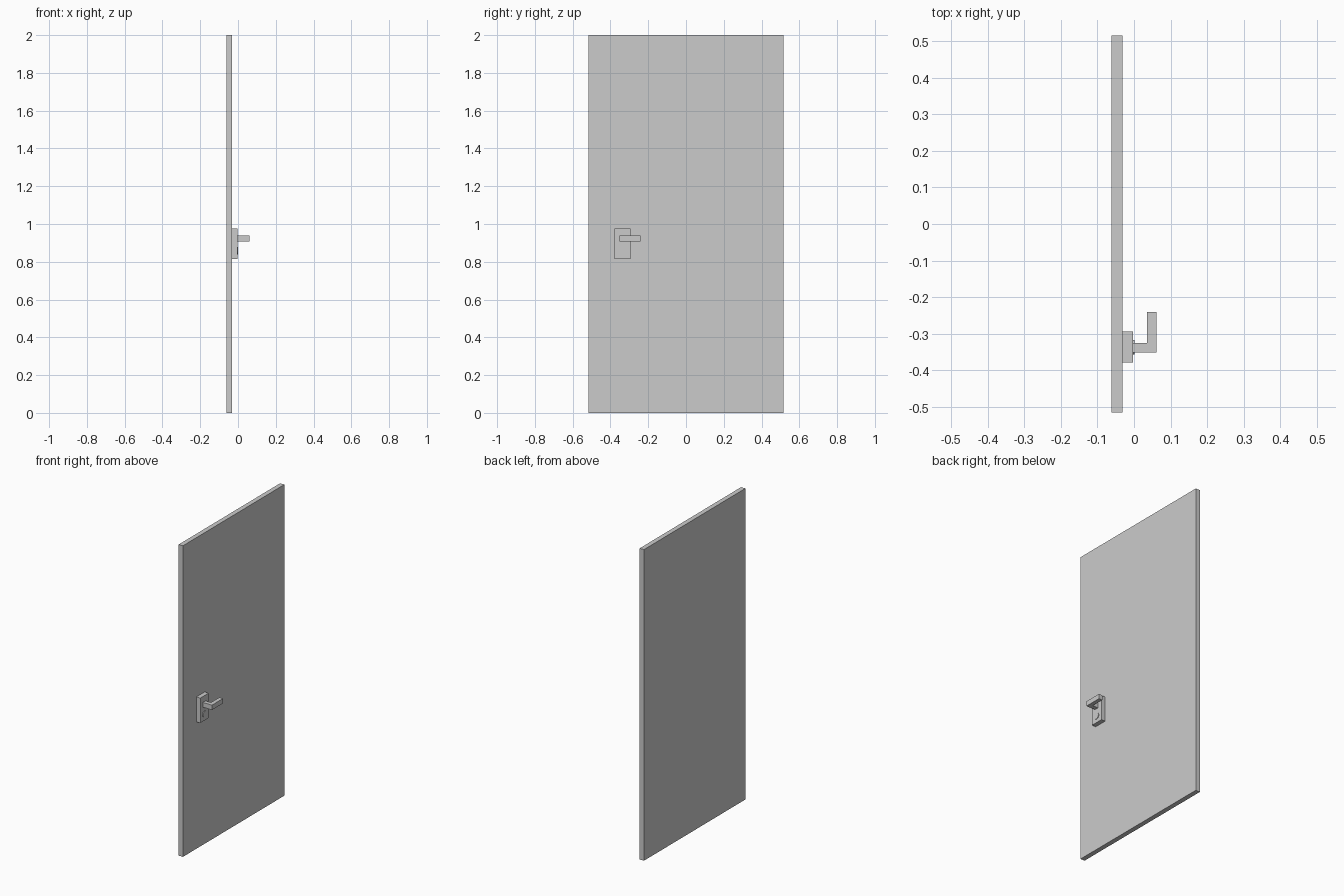
import bpy, bmesh
from math import pi

if "Cube" in bpy.data.objects:
    bpy.data.objects.remove(bpy.data.objects["Cube"])


def box(name, x, y, z):
    """Box spanning the given (min, max) ranges."""
    bpy.ops.mesh.primitive_cube_add(size=1, location=[sum(r) / 2 for r in (x, y, z)])
    ob = bpy.context.object
    ob.name = name
    ob.scale = [r[1] - r[0] for r in (x, y, z)]
    bpy.ops.object.transform_apply(location=False, rotation=False, scale=True)
    return ob


def disc(name, x, y, z, radius):
    """Short cylinder along x."""
    bpy.ops.mesh.primitive_cylinder_add(vertices=24, radius=radius, depth=x[1] - x[0],
                                        location=(sum(x) / 2, y, z), rotation=(0, pi / 2, 0))
    ob = bpy.context.object
    ob.name = name
    bpy.ops.object.shade_smooth_by_angle()
    return ob


def extruded(name, outline, z):
    """Outline in the xy plane pulled up between two heights."""
    bm = bmesh.new()
    face = bm.faces.new([bm.verts.new((px, py, z[0])) for px, py in outline])
    top = bmesh.ops.extrude_face_region(bm, geom=[face])["geom"]
    bmesh.ops.translate(bm, vec=(0, 0, z[1] - z[0]),
                        verts=[v for v in top if isinstance(v, bmesh.types.BMVert)])
    bmesh.ops.recalc_face_normals(bm, faces=bm.faces)
    me = bpy.data.meshes.new(name)
    bm.to_mesh(me)
    bm.free()
    ob = bpy.data.objects.new(name, me)
    bpy.context.collection.objects.link(ob)
    return ob


# Door leaf and lock plate
box("door_panel", (-0.0615, -0.031), (-0.515, 0.515), (0, 2))
box("lock_plate", (-0.031, -0.003), (-0.379, -0.294), (0.816, 0.976))

# L-shaped lever handle
extruded("lever_handle", [(-0.004, -0.352), (0.0615, -0.352), (0.0615, -0.24),
                          (0.036, -0.24), (0.036, -0.325), (-0.004, -0.325)],
         (0.907, 0.938))

# Round lock cylinder below the handle
disc("lock_cylinder", (-0.006, 0.001), -0.337, 0.858, 0.02)
